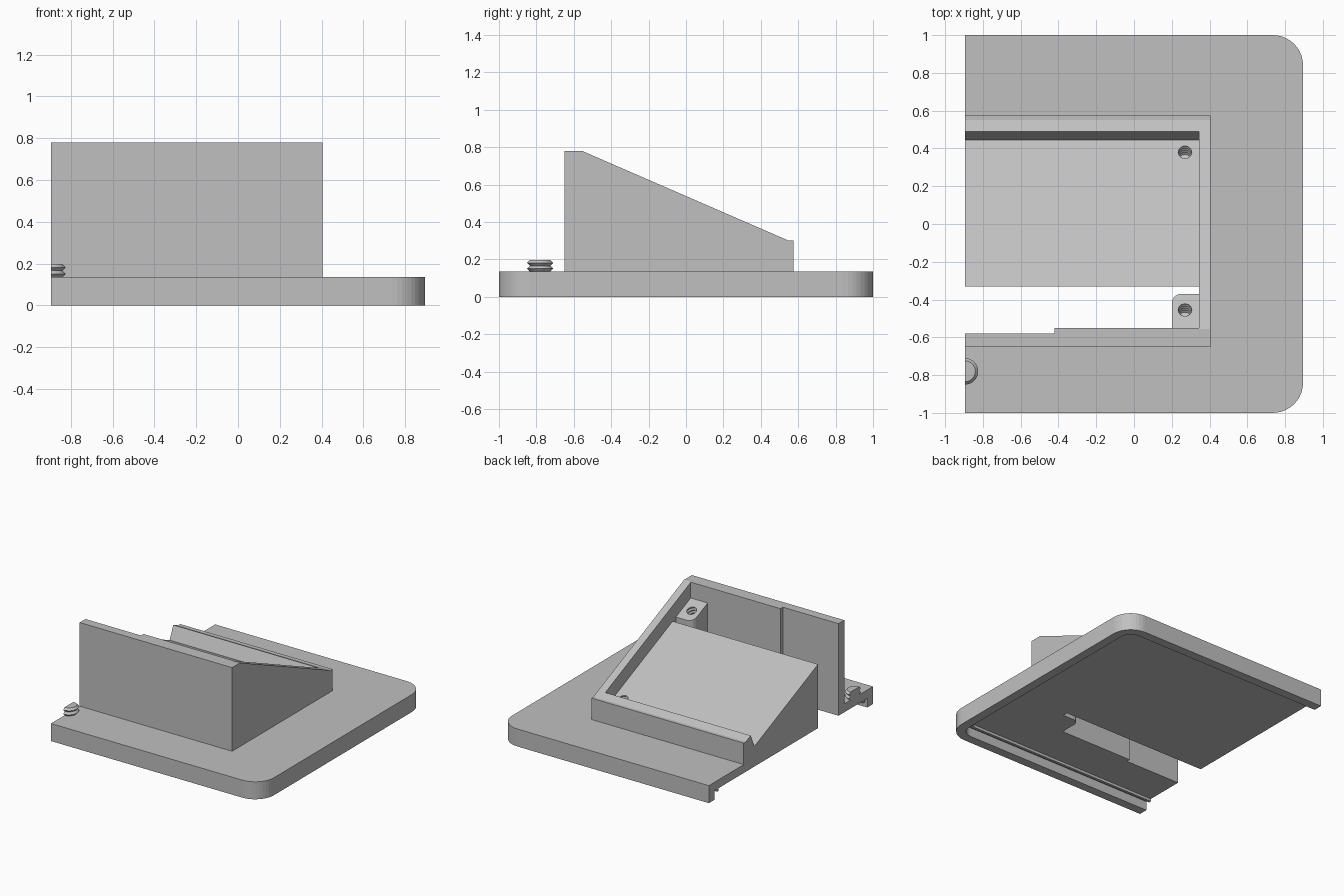
import bpy, bmesh, math
from mathutils import Vector

if "Cube" in bpy.data.objects:
    bpy.data.objects.remove(bpy.data.objects["Cube"])

grey = bpy.data.materials.new("plain grey")
COLOUR = (0.53, 0.53, 0.53, 1)
grey.diffuse_color = COLOUR
grey.use_nodes = True
grey.node_tree.nodes["Principled BSDF"].inputs["Base Color"].default_value = COLOUR

CUT, IN, OUT = -0.895, 0.345, 0.405      # open end, inner and outer side wall
UNDER, DECK = 0.07, 0.135                # plate underside and top
SLOPE = 0.48 / 1.105


def rim_height(y):
    return 0.78 - SLOPE * (y + 0.555)


def panel_height(y):
    return rim_height(y) - 0.12


def finish(name, bm):
    bmesh.ops.recalc_face_normals(bm, faces=bm.faces)
    mesh = bpy.data.meshes.new(name)
    bm.to_mesh(mesh)
    bm.free()
    mesh.materials.append(grey)
    obj = bpy.data.objects.new(name, mesh)
    bpy.context.collection.objects.link(obj)
    return obj


def prism(name, points, axis, lo, hi, top=None):
    """Extrude a 2D outline along x (points are y, z) or z (points are x, y)."""
    bm = bmesh.new()
    place = (lambda p: (lo, *p)) if axis == "x" else (lambda p: (*p, lo))
    face = bm.faces.new([bm.verts.new(place(p)) for p in points])
    ext = bmesh.ops.extrude_face_region(bm, geom=[face])["geom"]
    for v in ext:
        if isinstance(v, bmesh.types.BMVert):
            if axis == "x":
                v.co.x = hi
            else:
                v.co.z = top(v.co.y) if top else hi
    return finish(name, bm)


def arc(cx, cy, r, start, end, n=10):
    steps = [math.radians(start + (end - start) * i / n) for i in range(n + 1)]
    return [(cx + r * math.cos(a), cy + r * math.sin(a)) for a in steps]


def outline(inset):
    """Plate edge from the back open end round to the front open end."""
    c, r = 0.16, 0.16 - inset
    x, y = -CUT - c, 1 - c
    return ([(CUT, 1 - inset)] + arc(x, y, r, 90, 0)
            + arc(x, -y, r, 0, -90) + [(CUT, inset - 1)])


def threaded(name, radius, depth, bottom, top, turns, half=False):
    """Ridged cylinder about z, optionally sliced in half at x = 0."""
    bm = bmesh.new()
    step = (top - bottom) / (2 * turns)
    prof = [(0, bottom)]
    prof += [(radius - depth * ((i + 1) % 2), bottom + i * step) for i in range(2 * turns + 1)]
    prof.append((0, top))
    verts = [bm.verts.new((r, 0, z)) for r, z in prof]
    edges = [bm.edges.new(pair) for pair in zip(verts, verts[1:])]
    bmesh.ops.spin(bm, geom=verts + edges, axis=(0, 0, 1), cent=(0, 0, 0),
                   angle=math.tau, steps=32, use_duplicate=False)
    bmesh.ops.remove_doubles(bm, verts=bm.verts, dist=0.0001)
    if half:
        geom = bm.verts[:] + bm.edges[:] + bm.faces[:]
        bmesh.ops.bisect_plane(bm, geom=geom, plane_co=(0, 0, 0),
                               plane_no=(1, 0, 0), clear_inner=True, dist=0.0001)
        bmesh.ops.holes_fill(bm, edges=[e for e in bm.edges if e.is_boundary])
    return finish(name, bm)


# Base plate, notched by the opening behind the front wall
post_corner = arc(0.25, -0.42, 0.05, 180, 90, 6)
opening = ([(CUT, -0.58), (-0.42, -0.58), (-0.42, -0.55), (0.2, -0.55)]
           + post_corner + [(IN, -0.37), (IN, -0.33), (CUT, -0.33)])
prism("base_plate", outline(0) + opening, "z", UNDER, DECK)

# Hanging rim and the thin lip inside it
prism("base_rim", outline(0) + outline(0.07)[::-1], "z", 0, UNDER)
prism("inner_lip", outline(0.1) + outline(0.12)[::-1], "z", 0.05, UNDER)

# Housing walls
prism("front_wall", [(CUT, -0.65), (IN, -0.65), (IN, -0.55), (-0.42, -0.55),
                     (-0.42, -0.58), (CUT, -0.58)], "z", DECK, 0.78)
prism("side_wall", [(-0.65, DECK), (-0.65, 0.78), (-0.555, 0.78), (0.55, 0.3),
                    (0.575, 0.3), (0.575, DECK)], "x", IN, OUT)

# Sloped panel block with the raised back edge
panel = prism("sloped_panel", [(-0.33, DECK), (-0.33, panel_height(-0.33)),
                               (0.445, panel_height(0.445)), (0.49, rim_height(0.49)),
                               (0.55, 0.3), (0.575, 0.3), (0.575, DECK)], "x", CUT, IN)

# Screw post in the corner
post = prism("screw_post", [(IN, -0.55), (0.2, -0.55)] + post_corner + [(IN, -0.37)],
             "z", DECK, 1, top=panel_height)

# Threaded holes square to the slope
for part, y in ((panel, 0.38), (post, -0.455)):
    cutter = threaded(part.name + "_hole_cutter", 0.042, 0.008, -0.11, 0.05, 6)
    cutter.location = Vector((0.27, y, panel_height(y)))
    cutter.rotation_euler.x = -math.atan(SLOPE)
    cutter.hide_render = True
    cutter.hide_viewport = True
    cutter.display_type = "WIRE"
    mod = part.modifiers.new("hole", "BOOLEAN")
    mod.operation = "DIFFERENCE"
    mod.solver = "EXACT"
    mod.object = cutter

# Half screw standing at the open end
screw = threaded("half_screw", 0.07, 0.015, DECK, 0.197, 2, half=True)
screw.location = (CUT, -0.78, 0)
